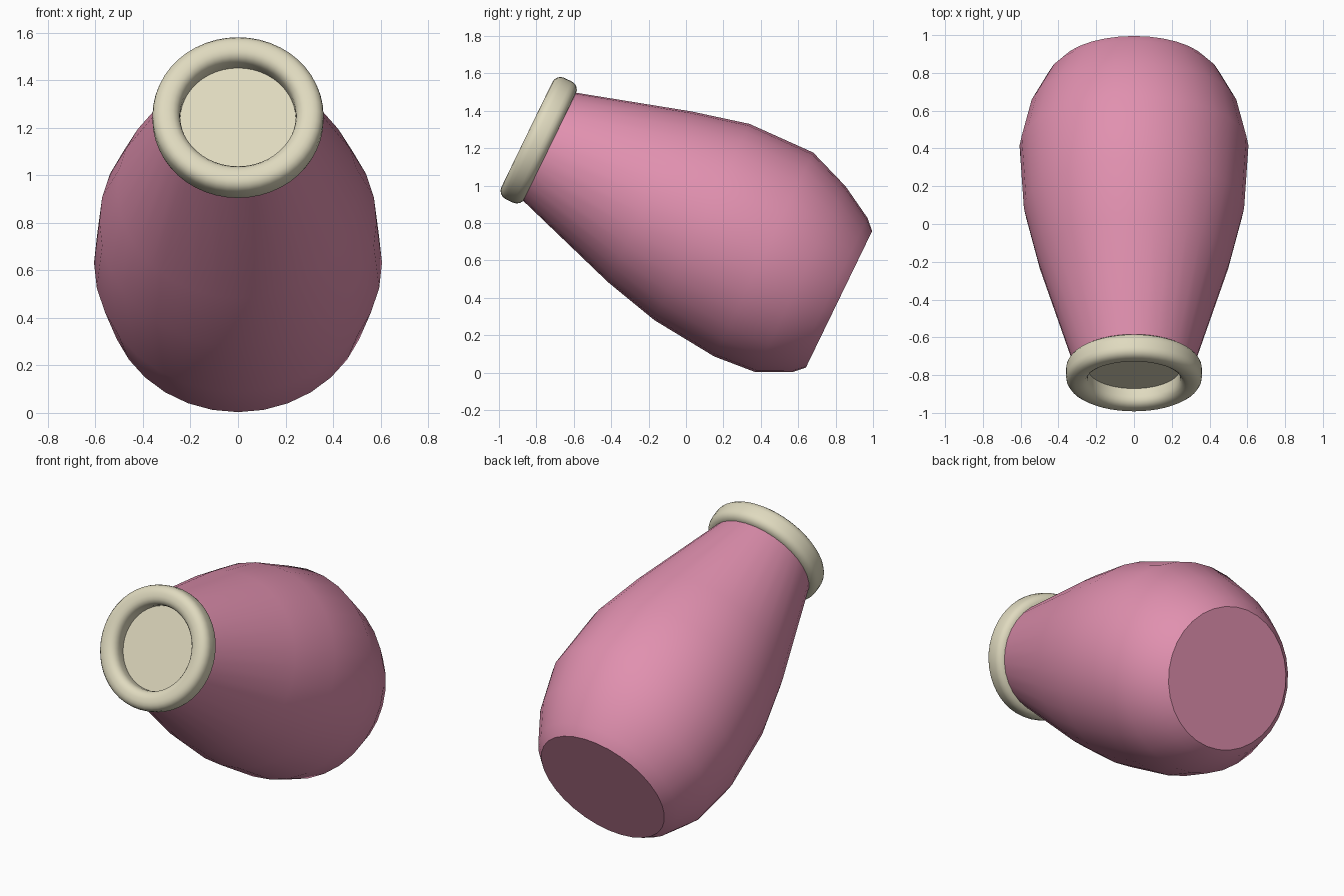
import bpy, bmesh
from math import sin, cos, pi, radians

cube = bpy.data.objects.get("Cube")
if cube:
    bpy.data.objects.remove(cube)

SIDES = 32
TILT = radians(64.1)
BASE = (0, 0.818, 0.392)


def material(name, rgb):
    mat = bpy.data.materials.new(name)
    mat.use_nodes = True
    mat.diffuse_color = (*rgb, 1)
    mat.node_tree.nodes["Principled BSDF"].inputs["Base Color"].default_value = (*rgb, 1)
    return mat


def loft(name, stations, mat, sides=SIDES, closed=False):
    """Skin circles given as (distance along axis, sideways offset, radius)."""
    bm = bmesh.new()
    rings = [[bm.verts.new((r * sin(2 * pi * i / sides), off + r * cos(2 * pi * i / sides), t))
              for i in range(sides)] for t, off, r in stations]
    pairs = list(zip(rings, rings[1:]))
    if closed:
        pairs.append((rings[-1], rings[0]))
    else:
        bm.faces.new(rings[0])
        bm.faces.new(rings[-1])
    for a, b in pairs:
        for i in range(sides):
            j = (i + 1) % sides
            bm.faces.new((a[i], a[j], b[j], b[i]))
    bmesh.ops.recalc_face_normals(bm, faces=bm.faces)
    mesh = bpy.data.meshes.new(name)
    bm.to_mesh(mesh)
    bm.free()
    mesh.materials.append(mat)
    obj = bpy.data.objects.new(name, mesh)
    bpy.context.collection.objects.link(obj)
    obj.location = BASE
    obj.rotation_euler.x = TILT
    bpy.ops.object.select_all(action='DESELECT')
    obj.select_set(True)
    bpy.context.view_layer.objects.active = obj
    bpy.ops.object.shade_smooth_by_angle(angle=radians(40))
    return obj


pink = material("pink", (0.75, 0.28, 0.43))
cream = material("cream", (0.74, 0.70, 0.52))

# Bulging body with a flat end, its axis drifting up toward the neck
loft("body", [(0, 0, 0.406), (0.053, 0, 0.458), (0.232, 0.007, 0.552),
              (0.467, 0.04, 0.606), (0.84, 0.052, 0.583), (1.15, 0.051, 0.508),
              (1.76, 0.058, 0.318)], pink)

# Rounded rim: a rounded rectangle swept around the mouth
MOUTH = 0.064
MID, HALF_T, MID_R, HALF_R, ROUND = 1.816, 0.07, 0.302, 0.058, 0.048
section = []
for k, (st, sr) in enumerate([(1, 1), (-1, 1), (-1, -1), (1, -1)]):
    for s in range(5):
        a = pi / 2 * (k + s / 4)
        section.append((MID + st * (HALF_T - ROUND) + ROUND * sin(a + pi / 2 - pi / 2),
                        MOUTH,
                        MID_R + sr * (HALF_R - ROUND) + ROUND * cos(a)))
# Order the section by quadrant so each corner arc meets its own corner
section = []
for k, (st, sr) in enumerate([(1, 1), (1, -1), (-1, -1), (-1, 1)]):
    for s in range(5):
        a = pi / 2 * (k + s / 4)
        section.append((MID + st * (HALF_T - ROUND) + ROUND * sin(a), MOUTH,
                        MID_R + sr * (HALF_R - ROUND) + ROUND * cos(a)))
loft("rim", section, cream, sides=48, closed=True)

# Flat plate closing the mouth inside the rim
loft("mouth_plate", [(1.77, MOUTH, 0.25), (1.79, MOUTH, 0.25)], cream, sides=48)
